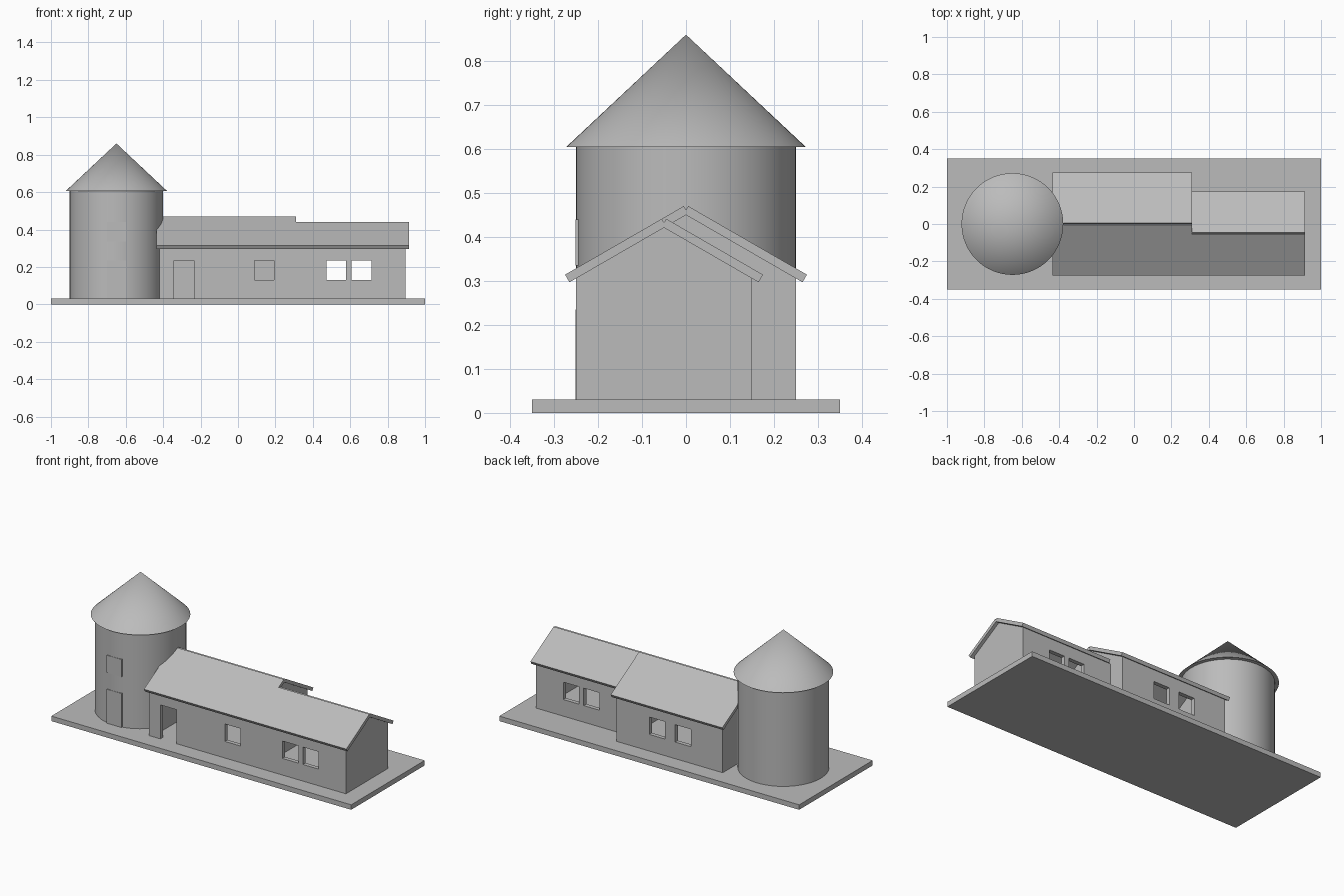
import bpy
import bmesh
from math import radians, sin, cos, tan
from mathutils import Vector

if "Cube" in bpy.data.objects:
    bpy.data.objects.remove(bpy.data.objects["Cube"], do_unlink=True)

# One plain grey material for everything
GREY = (0.5, 0.5, 0.5, 1)
grey = bpy.data.materials.new("plain_grey")
grey.use_nodes = True
grey.diffuse_color = GREY
grey.node_tree.nodes["Principled BSDF"].inputs["Base Color"].default_value = GREY

FLOOR = 0.03
WALL = 0.025
PITCH = radians(30)
EAVE_Z = 0.297
OVERHANG = 0.015


def prism(name, profile, x0, x1):
    """Extrude a (y, z) profile along x."""
    bm = bmesh.new()
    face = bm.faces.new([bm.verts.new((x0, y, z)) for y, z in profile])
    new = bmesh.ops.extrude_face_region(bm, geom=[face])["geom"]
    bmesh.ops.translate(bm, vec=(x1 - x0, 0, 0),
                        verts=[v for v in new if isinstance(v, bmesh.types.BMVert)])
    bmesh.ops.recalc_face_normals(bm, faces=bm.faces)
    mesh = bpy.data.meshes.new(name)
    bm.to_mesh(mesh)
    bm.free()
    mesh.materials.append(grey)
    obj = bpy.data.objects.new(name, mesh)
    bpy.context.collection.objects.link(obj)
    return obj


def box(name, x, y, z):
    return prism(name, [(y[0], z[0]), (y[1], z[0]), (y[1], z[1]), (y[0], z[1])], *x)


def cut(target, cutter):
    """Subtract the cutter, then throw it away."""
    mod = target.modifiers.new("opening", "BOOLEAN")
    mod.operation = "DIFFERENCE"
    mod.solver = "EXACT"
    mod.object = cutter
    bpy.context.view_layer.objects.active = target
    bpy.ops.object.modifier_apply(modifier=mod.name)
    bpy.data.objects.remove(cutter, do_unlink=True)


def house(name, x, y, roof_x, front, back):
    """Hollow gabled block; openings are (x0, x1, z0, z1) per long wall."""
    mid, half = (y[0] + y[1]) / 2, (y[1] - y[0]) / 2
    wall_top = EAVE_Z + OVERHANG * tan(PITCH)
    apex = wall_top + half * tan(PITCH)
    walls = prism(name + "_walls", [(y[0], FLOOR), (y[1], FLOOR), (y[1], wall_top),
                                    (mid, apex), (y[0], wall_top)], *x)
    cut(walls, box("room", (x[0] + WALL, x[1] - WALL),
                   (y[0] + WALL, y[1] - WALL), (0, 1)))
    for holes, wall_y in ((front, y[0]), (back, y[1])):
        for x0, x1, z0, z1 in holes:
            cut(walls, box("hole", (x0, x1), (wall_y - 0.04, wall_y + 0.04), (z0, z1)))

    # Two square-ended roof slabs that meet in a small notch at the ridge
    normal = Vector((sin(PITCH), cos(PITCH))) * 0.02
    low = Vector((half + OVERHANG, EAVE_Z))
    top = Vector((-0.005, EAVE_Z + (half + OVERHANG + 0.005) * tan(PITCH)))
    for side, label in ((-1, "front"), (1, "back")):
        prism(f"{name}_roof_{label}", [(mid + side * p.x, p.y) for p in
              (top, low, low + normal, top + normal)], *roof_x)


def cone(name, r0, r1, z0, z1):
    bpy.ops.mesh.primitive_cone_add(vertices=64, radius1=r0, radius2=r1, depth=z1 - z0,
                                    location=(-0.65, 0, (z0 + z1) / 2))
    obj = bpy.context.object
    obj.name = name
    obj.data.materials.append(grey)
    bpy.ops.object.shade_smooth_by_angle(angle=radians(35))


# Ground slab
box("base_slab", (-1, 1), (-0.35, 0.35), (0, FLOOR))

# Round tower with its door and window panels
cone("tower", 0.25, 0.25, FLOOR, 0.606)
cone("tower_roof", 0.272, 0, 0.605, 0.86)
for part, z in (("tower_door", (FLOOR, 0.235)), ("tower_window", (0.335, 0.44))):
    box(part, (-0.7, -0.6), (-0.2515, -0.242), z)

# Two joined gabled houses
SILL, HEAD = 0.13, 0.235
pair = [(0.472, 0.577, SILL, HEAD), (0.608, 0.713, SILL, HEAD)]
house("main_house", (-0.42, 0.29), (-0.25, 0.25), (-0.435, 0.31),
      [(-0.343, -0.236, 0, HEAD), (0.088, 0.193, SILL, HEAD)],
      [(-0.035, 0.07, SILL, HEAD), (-0.208, -0.103, SILL, HEAD)])
house("small_house", (0.29, 0.895), (-0.25, 0.15), (0.31, 0.915), pair, pair)
